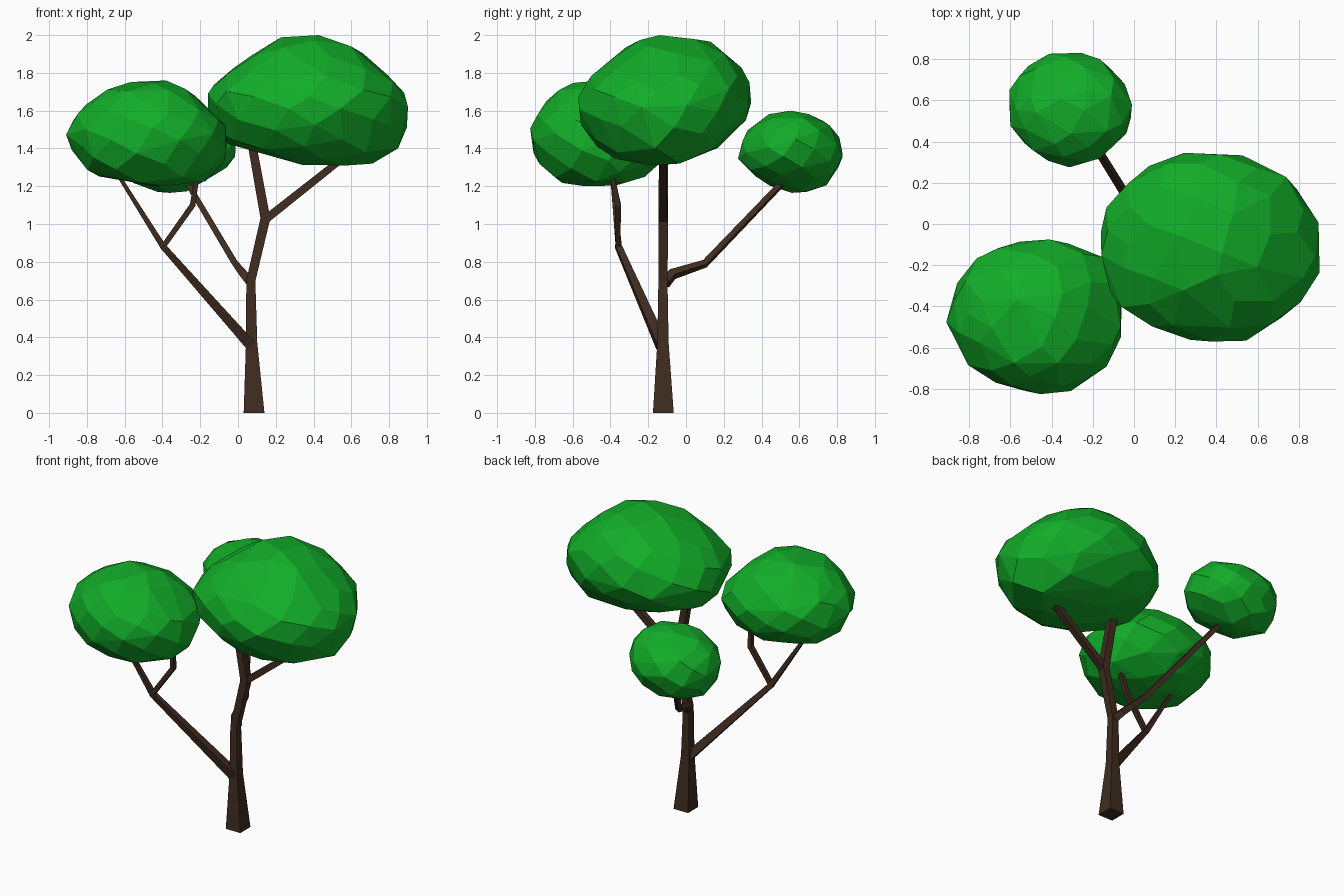
import bpy, bmesh, math, random
from mathutils import Vector

random.seed(4)


def material(name, color):
    m = bpy.data.materials.new(name)
    m.diffuse_color = (*color, 1)
    return m


BARK = material("bark", (0.05, 0.025, 0.014))
LEAF = material("leaf", (0.006, 0.42, 0.022))


def finish(bm, name, mat):
    bmesh.ops.recalc_face_normals(bm, faces=bm.faces)
    me = bpy.data.meshes.new(name)
    bm.to_mesh(me)
    bm.free()
    me.materials.append(mat)
    ob = bpy.data.objects.new(name, me)
    bpy.context.collection.objects.link(ob)


def limb(name, path):
    """Square tapered tube; path holds (x, y, z, half_width)."""
    bm = bmesh.new()
    pts = [Vector(p[:3]) for p in path]
    rings = []
    for i, p in enumerate(pts):
        t = Vector((0, 0, 0))
        if i > 0:
            t += (p - pts[i - 1]).normalized()
        if i < len(pts) - 1:
            t += (pts[i + 1] - p).normalized()
        t.normalize()
        if i == 0 and p.z == 0:
            t = Vector((0, 0, 1))
        u = Vector((0, 1, 0))
        u = (u - t * u.dot(t)).normalized()
        v = u.cross(t)
        r = path[i][3]
        rings.append([bm.verts.new(p + (u * a + v * b) * r)
                      for a, b in ((-1, -1), (1, -1), (1, 1), (-1, 1))])
    for a, b in zip(rings, rings[1:]):
        for k in range(4):
            j = (k + 1) % 4
            bm.faces.new((a[k], a[j], b[j], b[k]))
    bm.faces.new(rings[0])
    bm.faces.new(rings[-1])
    finish(bm, name, BARK)


def reach(poly, dx, dy):
    """Distance from the origin to a convex outline along a direction."""
    best = 0
    for (ax, ay), (bx, by) in zip(poly, poly[1:] + poly[:1]):
        ex, ey = bx - ax, by - ay
        den = dx * ey - dy * ex
        if abs(den) < 1e-9:
            continue
        t = (ax * ey - ay * ex) / den
        s = (ax * dy - ay * dx) / den
        if -1e-6 <= s <= 1 + 1e-6:
            best = max(best, t)
    return best or 1


def foliage(name, lo, hi, count, front, right, top):
    """Faceted blob that follows its three outlines."""
    c = [(a + b) / 2 for a, b in zip(lo, hi)]
    h = [(b - a) / 2 for a, b in zip(lo, hi)]
    views = []
    for (i, j), prof in (((0, 2), front), ((1, 2), right), ((0, 1), top)):
        views.append((i, j, [((a - c[i]) / h[i], (b - c[j]) / h[j]) for a, b in prof]))
    pts = []
    for n in range(count):
        z = 1 - 2 * (n + 0.5) / count
        a = n * math.pi * (3 - math.sqrt(5))
        s = math.sqrt(1 - z * z)
        d = Vector((s * math.cos(a), s * math.sin(a), z))
        d += Vector([random.uniform(-0.07, 0.07) for _ in range(3)])
        d.normalize()
        total = weight = 0
        for i, j, poly in views:
            flat = math.hypot(d[i], d[j])
            if flat < 1e-4:
                continue
            w = flat ** 2 / (1 - flat ** 2 + 0.03)
            total += w * reach(poly, d[i] / flat, d[j] / flat)
            weight += w
        pts.append(d * (total / weight))
    # stretch to the exact bounds
    for k in range(3):
        mn, mx = min(p[k] for p in pts), max(p[k] for p in pts)
        for p in pts:
            p[k] = lo[k] + (p[k] - mn) / (mx - mn) * (hi[k] - lo[k])
    bm = bmesh.new()
    for p in pts:
        bm.verts.new(p)
    bmesh.ops.convex_hull(bm, input=bm.verts[:])
    bmesh.ops.delete(bm, geom=[v for v in bm.verts if not v.link_faces], context='VERTS')
    bmesh.ops.dissolve_limit(bm, angle_limit=math.radians(8),
                             verts=bm.verts[:], edges=bm.edges[:])
    finish(bm, name, LEAF)


# Trunk and branches
limb("trunk", [(0.085, -0.12, 0, 0.055), (0.072, -0.122, 0.37, 0.03),
               (0.068, -0.122, 0.7, 0.024), (0.145, -0.12, 1.03, 0.026),
               (0.06, -0.12, 1.5, 0.022)])
limb("right_branch", [(0.14, -0.12, 1.02, 0.022), (0.62, -0.12, 1.40, 0.018)])
limb("left_branch", [(0.065, -0.13, 0.36, 0.028), (-0.4, -0.36, 0.885, 0.016)])
limb("left_outer_twig", [(-0.39, -0.355, 0.87, 0.016), (-0.66, -0.395, 1.30, 0.009)])
limb("left_inner_twig", [(-0.4, -0.36, 0.875, 0.014), (-0.24, -0.36, 1.1, 0.015),
                         (-0.21, -0.40, 1.30, 0.011)])
limb("back_branch", [(0.068, -0.11, 0.69, 0.024), (0.03, -0.07, 0.735, 0.021),
                     (-0.015, 0.1, 0.79, 0.016), (-0.30, 0.56, 1.27, 0.014)])

# Leaf crowns
foliage("large_foliage", (-0.16, -0.57, 1.31), (0.9, 0.345, 2.0), 85,
        [(-0.16, 1.65), (-0.07, 1.77), (0.1, 1.9), (0.24, 1.99), (0.43, 2.0),
         (0.62, 1.94), (0.76, 1.81), (0.9, 1.64), (0.89, 1.5), (0.83, 1.38),
         (0.69, 1.31), (0.55, 1.32), (0, 1.41), (-0.12, 1.53)],
        [(-0.57, 1.63), (-0.5, 1.77), (-0.3, 1.95), (-0.14, 2.0), (0.07, 1.99),
         (0.17, 1.95), (0.31, 1.8), (0.34, 1.71), (0.32, 1.58), (0.17, 1.42),
         (0, 1.34), (-0.14, 1.31), (-0.32, 1.32), (-0.45, 1.41), (-0.55, 1.55)],
        [(-0.16, -0.1), (-0.13, 0.05), (0, 0.2), (0.1, 0.29), (0.3, 0.345),
         (0.52, 0.325), (0.74, 0.23), (0.83, 0.1), (0.9, -0.02), (0.9, -0.22),
         (0.77, -0.42), (0.55, -0.55), (0.43, -0.57), (0.12, -0.49), (-0.07, -0.38)])
foliage("left_foliage", (-0.91, -0.825, 1.2), (-0.06, -0.075, 1.76), 75,
        [(-0.91, 1.47), (-0.85, 1.59), (-0.66, 1.73), (-0.44, 1.76), (-0.29, 1.71),
         (-0.13, 1.54), (-0.06, 1.42), (-0.13, 1.28), (-0.25, 1.2), (-0.55, 1.23),
         (-0.78, 1.26), (-0.87, 1.37)],
        [(-0.83, 1.46), (-0.77, 1.59), (-0.69, 1.7), (-0.55, 1.75), (-0.38, 1.76),
         (-0.17, 1.65), (-0.08, 1.5), (-0.1, 1.37), (-0.22, 1.26), (-0.38, 1.21),
         (-0.56, 1.2), (-0.71, 1.24), (-0.8, 1.36)],
        [(-0.91, -0.46), (-0.86, -0.26), (-0.71, -0.12), (-0.49, -0.075),
         (-0.345, -0.09), (-0.17, -0.17), (-0.06, -0.4), (-0.07, -0.52),
         (-0.17, -0.7), (-0.34, -0.81), (-0.45, -0.825), (-0.62, -0.79),
         (-0.8, -0.69), (-0.88, -0.52)])
foliage("back_foliage", (-0.605, 0.275, 1.165), (-0.01, 0.83, 1.6), 60,
        [(-0.605, 1.37), (-0.57, 1.47), (-0.45, 1.56), (-0.28, 1.6), (-0.12, 1.57),
         (-0.03, 1.48), (-0.01, 1.4), (-0.06, 1.31), (-0.2, 1.22), (-0.35, 1.17),
         (-0.45, 1.165), (-0.57, 1.23)],
        [(0.27, 1.38), (0.29, 1.46), (0.4, 1.56), (0.51, 1.6), (0.67, 1.575),
         (0.79, 1.5), (0.825, 1.37), (0.77, 1.23), (0.66, 1.165), (0.52, 1.18),
         (0.36, 1.26), (0.28, 1.32)],
        [(-0.605, 0.63), (-0.54, 0.75), (-0.44, 0.815), (-0.28, 0.83), (-0.16, 0.79),
         (-0.08, 0.72), (-0.01, 0.57), (-0.03, 0.46), (-0.15, 0.33), (-0.31, 0.28),
         (-0.47, 0.33), (-0.6, 0.48)])
